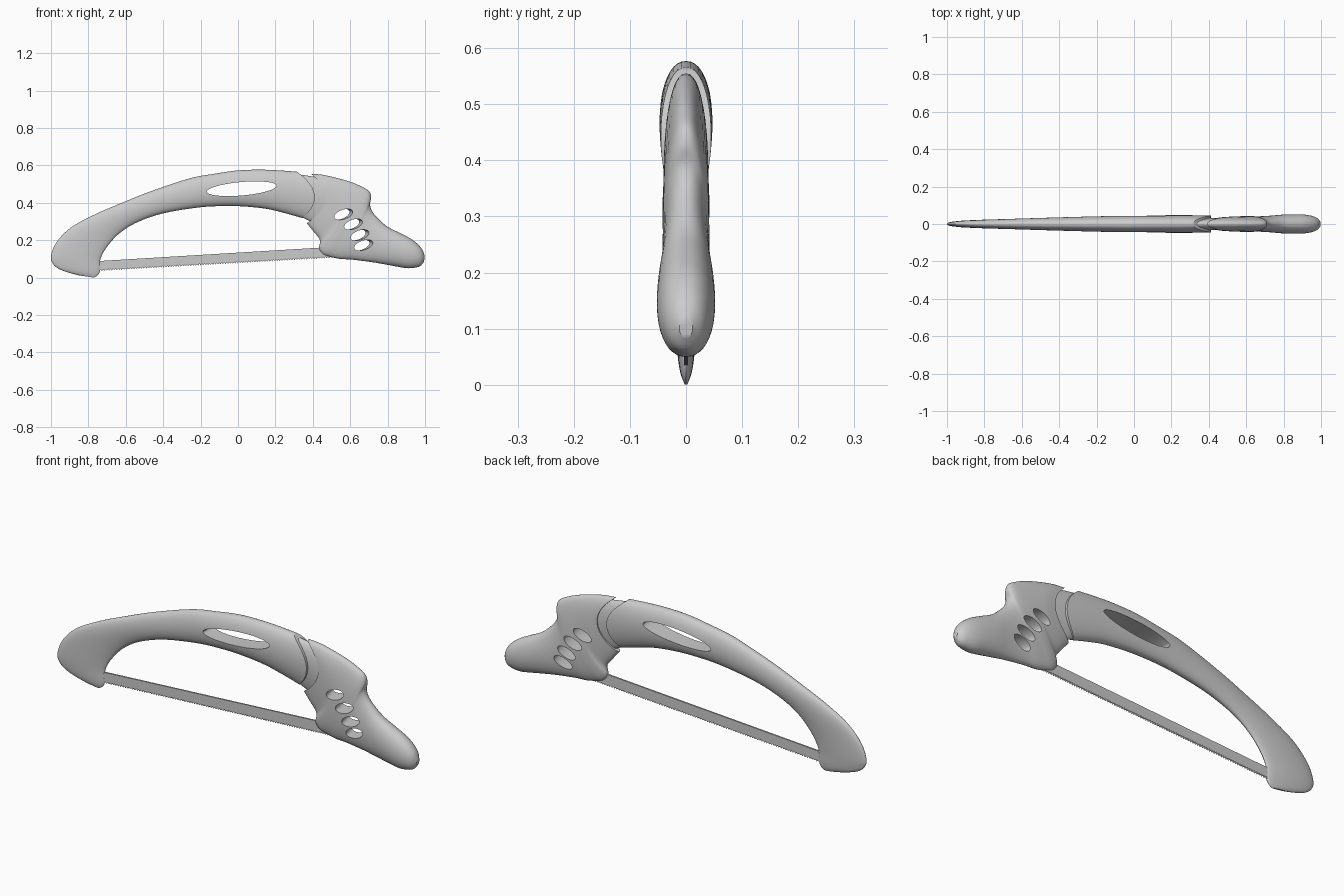
import bpy, bmesh, math
from mathutils import Matrix, Vector

if "Cube" in bpy.data.objects:
    bpy.data.objects.remove(bpy.data.objects["Cube"])

RING = 40


def finish(name, bm, angle=35):
    bmesh.ops.recalc_face_normals(bm, faces=bm.faces)
    me = bpy.data.meshes.new(name)
    bm.to_mesh(me)
    bm.free()
    ob = bpy.data.objects.new(name, me)
    bpy.context.collection.objects.link(ob)
    return ob


def smooth(ob, angle=35):
    bpy.ops.object.select_all(action='DESELECT')
    ob.select_set(True)
    bpy.context.view_layer.objects.active = ob
    bpy.ops.object.shade_smooth_by_angle(angle=math.radians(angle))


def catmull(rows, sub):
    out = []
    rows = [Vector(r) for r in rows]
    for i in range(len(rows) - 1):
        a, b = rows[max(i - 1, 0)], rows[i]
        c, d = rows[i + 1], rows[min(i + 2, len(rows) - 1)]
        for k in range(sub):
            t = k / sub
            out.append(0.5 * (2 * b + (c - a) * t + (2 * a - 5 * b + 4 * c - d) * t * t
                              + (3 * b - a - 3 * c + d) * t ** 3))
    return out + [rows[-1]]


# Lofts rounded sections between an outer and an inner edge.
# station: outer x, z, inner x, z, half thickness, sideways bow
def loft(name, stations, sub=5):
    bm = bmesh.new()
    rings = []
    for ox, oz, ix, iz, w, bow in catmull(stations, sub):
        ring = []
        for k in range(RING):
            a = 2 * math.pi * k / RING
            u, s = math.cos(a), math.sin(a)
            y = math.copysign(w * abs(s) ** 0.9, s) if abs(s) > 1e-6 else 0
            x = (ox + ix) / 2 + u * (ox - ix) / 2 + bow * (1 - u * u)
            z = (oz + iz) / 2 + u * (oz - iz) / 2
            ring.append(bm.verts.new((x, y, z)))
        rings.append(ring)
    for r, q in zip(rings, rings[1:]):
        for k in range(RING):
            j = (k + 1) % RING
            bm.faces.new((r[k], r[j], q[j], q[k]))
    # end caps made of strips so they can follow the bow
    for r in (rings[0], rings[-1]):
        h = RING // 2
        bm.faces.new((r[0], r[1], r[-1]))
        bm.faces.new((r[h], r[h - 1], r[h + 1]))
        for k in range(1, h - 1):
            bm.faces.new((r[k], r[k + 1], r[RING - k - 1], r[RING - k]))
    return finish(name, bm)


# Cuts elliptical holes: x, z, half length, half height, tilt, slant
def cut_holes(ob, holes):
    bm = bmesh.new()
    for x, z, rx, rz, tilt, slant in holes:
        m = (Matrix.Translation((x, 0, z)) @ Matrix.Rotation(math.radians(slant), 4, 'Z')
             @ Matrix.Rotation(math.radians(-tilt), 4, 'Y')
             @ Matrix.Diagonal((rx, 1, rz, 1)) @ Matrix.Rotation(math.pi / 2, 4, 'X'))
        bmesh.ops.create_cone(bm, cap_ends=True, segments=40, radius1=1, radius2=1,
                              depth=0.3, matrix=m)
    cutter = finish("hole_cutter", bm)
    cutter.hide_render = True
    mod = ob.modifiers.new("holes", 'BOOLEAN')
    mod.operation, mod.solver, mod.object = 'DIFFERENCE', 'EXACT', cutter
    bpy.context.view_layer.objects.active = ob
    bpy.ops.object.modifier_apply(modifier=mod.name)
    bpy.data.objects.remove(cutter)


# Arched frame
frame = loft("bow_frame", [
    (0.315, 0.566, 0.345, 0.318, .045, .08), (0.22, 0.573, 0.25, 0.345, .047, .06),
    (0.12, 0.577, 0.15, 0.368, .047, .03), (0.0, 0.573, 0.02, 0.381, .046, 0),
    (-0.12, .556, -0.1, .382, .043, 0), (-0.26, .53, -0.21, .375, .04, 0),
    (-0.47, .46, -0.36, .352, .035, 0), (-0.62, .40, -.47, .323, .031, 0),
    (-0.76, .34, -.57, .28, .027, 0), (-0.89, .27, -.645, .227, .024, 0),
    (-0.97, .19, -.70, .165, .021, 0), (-1.0, .115, -.727, .12, .019, 0),
    (-.99, .075, -.738, .085, .017, 0), (-.96, .048, -.738, .04, .014, 0),
    (-.91, .028, -.748, .015, .01, 0), (-.85, .012, -.77, .0, .004, 0)])
cut_holes(frame, [(0.02, 0.475, 0.187, 0.036, 5, 0)])
smooth(frame)

# Thin neck joining frame and handle
smooth(loft("neck", [(0.27, .555, .29, .345, .034, .08), (0.35, .548, .35, .318, .032, .085),
                     (0.46, .53, .43, .28, .028, .09)]))

# Grip handle
handle = loft("handle", [
    (0.39, 0.555, 0.368, 0.29, .036, .09), (0.45, 0.55, 0.405, 0.245, .039, .085),
    (0.52, 0.535, 0.438, 0.2, .04, .07), (0.60, 0.512, 0.433, 0.155, .041, .05),
    (0.66, 0.487, 0.455, 0.125, .042, .03), (0.70, 0.462, 0.49, 0.112, .042, .015),
    (0.712, 0.43, 0.545, 0.1, .042, 0), (0.706, 0.39, 0.60, 0.097, .041, 0),
    (0.72, 0.35, 0.66, 0.09, .042, 0), (0.755, 0.31, 0.72, 0.082, .045, 0),
    (0.80, 0.272, 0.79, 0.07, .05, 0), (0.866, 0.238, 0.86, 0.057, .052, 0),
    (0.92, 0.21, 0.905, 0.05, .05, 0), (0.96, 0.18, 0.945, 0.053, .043, 0),
    (0.985, 0.15, 0.975, 0.062, .031, 0), (0.998, 0.118, 0.995, 0.085, .012, 0)])
cut_holes(handle, [(0.556, 0.338, .05, .025, 20, 12), (0.608, 0.285, .05, .025, 20, 12),
                   (0.643, 0.227, .05, .025, 20, 12), (0.663, 0.173, .05, .025, 20, 12)])
smooth(handle)

# Toothed blade
bm = bmesh.new()
x0, x1, teeth = -0.80, 0.52, 100
outline = [(x1, 0.165), (x0, 0.085)]
for i in range(teeth + 1):
    x = x0 + (x1 - x0) * i / teeth
    low = 0.035 + (x + 0.74) * 0.0565
    outline += [(x, low + 0.008), (x + 0.0065, low)]
for side in (-0.004, 0.004):
    bm.faces.new([bm.verts.new((x, side, z)) for x, z in outline])
bm.verts.ensure_lookup_table()
n = len(outline)
for i in range(n):
    j = (i + 1) % n
    bm.faces.new((bm.verts[i], bm.verts[j], bm.verts[n + j], bm.verts[n + i]))
finish("blade", bm)
